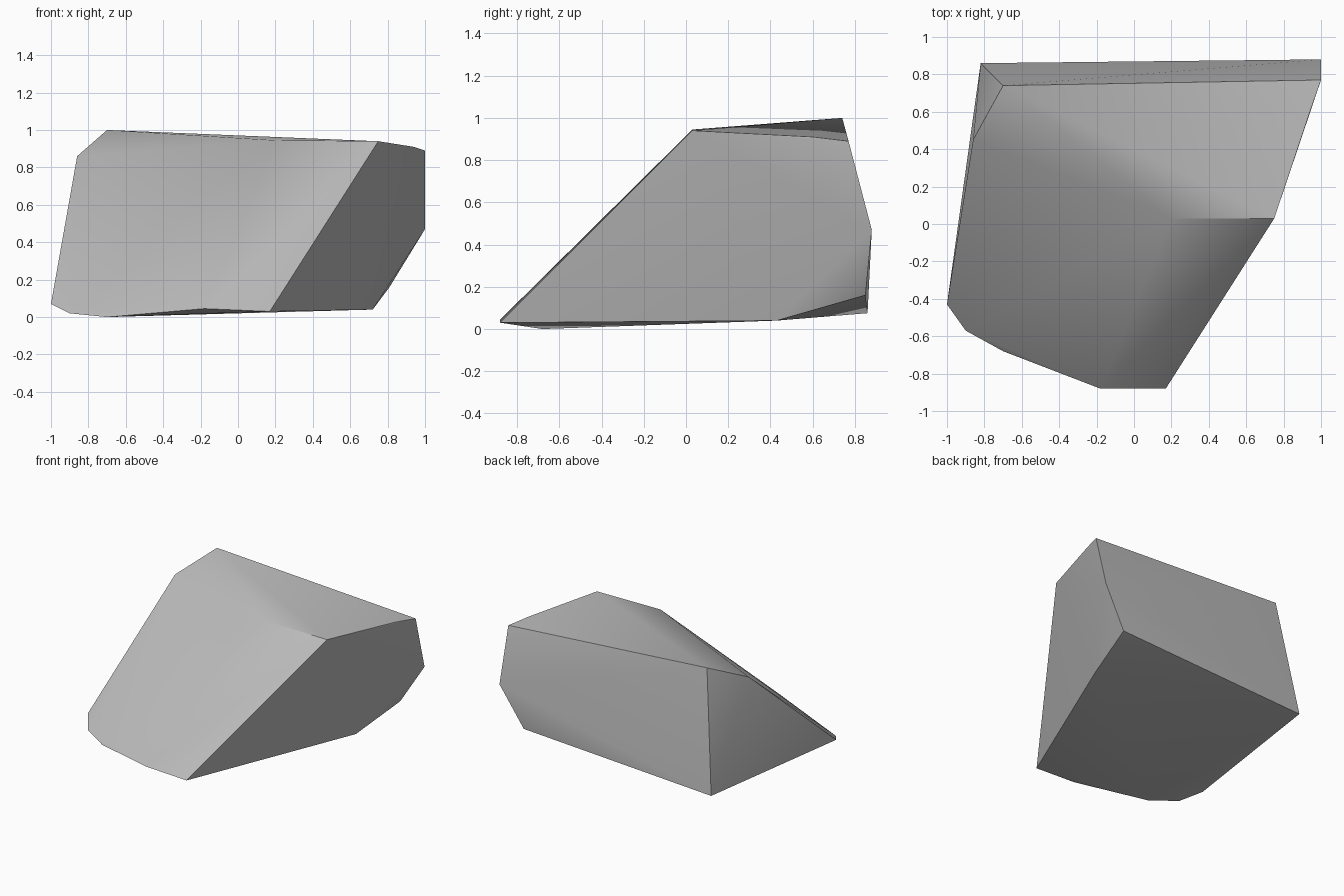
import bpy
import bmesh
import math

cube = bpy.data.objects.get("Cube")
if cube:
    bpy.data.objects.remove(cube, do_unlink=True)

# Grey stone material
stone = bpy.data.materials.new("grey stone")
stone.use_nodes = True
colour = (0.5, 0.5, 0.5, 1)
stone.diffuse_color = colour
stone.node_tree.nodes["Principled BSDF"].inputs["Base Color"].default_value = colour

# Corners of the chipped boulder
crown = [(-0.70, 0.74, 1.0), (0.20, 0.03, 0.945), (0.75, 0.03, 0.94),
         (0.94, 0.60, 0.91), (1.0, 0.77, 0.89), (-0.86, 0.45, 0.86)]
waist = [(1.0, 0.88, 0.47)]
base = [(0.17, -0.88, 0.03), (-0.18, -0.88, 0.045), (-0.70, -0.68, 0.0),
        (-0.90, -0.57, 0.02), (-1.0, -0.43, 0.07), (-0.82, 0.86, 0.075),
        (0.81, 0.85, 0.16), (0.72, 0.43, 0.04)]

# Wrap the corners in a convex skin
bm = bmesh.new()
for corner in crown + waist + base:
    bm.verts.new(corner)
bmesh.ops.convex_hull(bm, input=bm.verts[:])
bmesh.ops.recalc_face_normals(bm, faces=bm.faces[:])
mesh = bpy.data.meshes.new("rock")
bm.to_mesh(mesh)
bm.free()
mesh.materials.append(stone)

rock = bpy.data.objects.new("rock", mesh)
bpy.context.collection.objects.link(rock)

# Soft facets with crisp main ridges
bpy.ops.object.select_all(action="DESELECT")
rock.select_set(True)
bpy.context.view_layer.objects.active = rock
bpy.ops.object.shade_smooth_by_angle(angle=math.radians(30))
